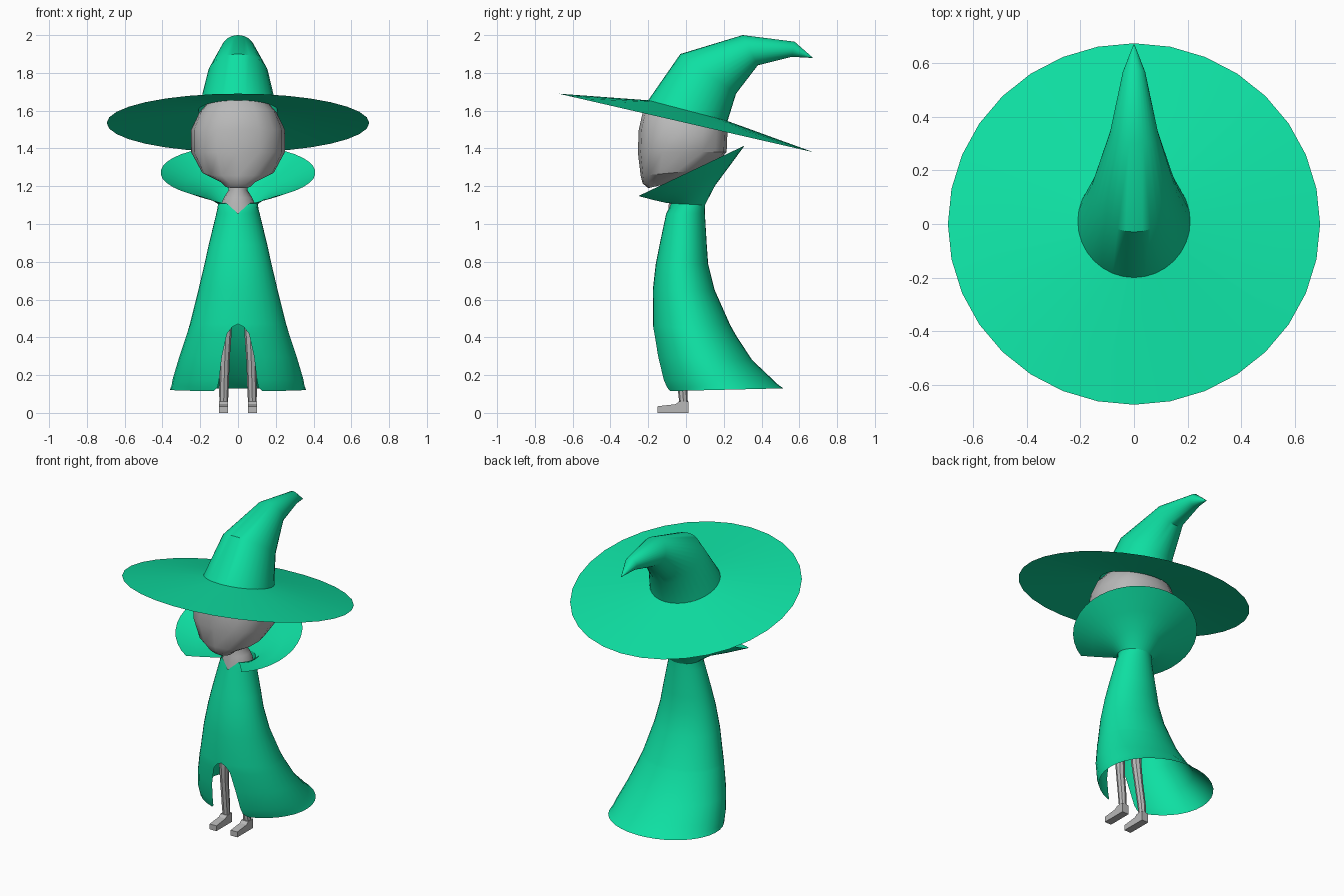
import bpy, bmesh, math

if "Cube" in bpy.data.objects:
    bpy.data.objects.remove(bpy.data.objects["Cube"])


def material(name, rgb):
    m = bpy.data.materials.new(name)
    m.diffuse_color = (*rgb, 1)
    m.use_nodes = True
    m.node_tree.nodes["Principled BSDF"].inputs["Base Color"].default_value = m.diffuse_color
    return m


GREEN = material("emerald cloth", (0.0045, 0.745, 0.366))
GREY = material("light grey", (0.48, 0.48, 0.48))


def ring(front, back, half, gap=0.0, cx=0.0, n=32, power=2.0):
    """Tilted oval from a front (y, z) point to a back (y, z) point.
    gap is the half width left open at the front."""
    cy, cz = (front[0] + back[0]) / 2, (front[1] + back[1]) / 2
    ry, rz = (back[0] - front[0]) / 2, (back[1] - front[1]) / 2
    a0 = math.asin(min(1, gap / half))
    pts = []
    for i in range(n + 1):
        a = a0 + (2 * math.pi - 2 * a0) * i / n
        s, c = math.sin(a), math.cos(a)
        s = math.copysign(abs(s) ** (2 / power), s)
        c = math.copysign(abs(c) ** (2 / power), c)
        pts.append((cx + s * half, cy - c * ry, cz - c * rz))
    return pts


def finish(name, bm, mat, angle):
    bmesh.ops.remove_doubles(bm, verts=bm.verts, dist=0.0005)
    me = bpy.data.meshes.new(name)
    bm.to_mesh(me)
    bm.free()
    me.materials.append(mat)
    ob = bpy.data.objects.new(name, me)
    bpy.context.collection.objects.link(ob)
    bpy.ops.object.select_all(action='DESELECT')
    ob.select_set(True)
    bpy.context.view_layer.objects.active = ob
    bpy.ops.object.shade_smooth_by_angle(angle=math.radians(angle))
    return ob


def loft(name, rings, mat, caps=False, angle=35):
    """Skin a list of rings, from bottom to top."""
    bm = bmesh.new()
    rows = [[bm.verts.new(p) for p in r] for r in rings]
    for lo, hi in zip(rows, rows[1:]):
        for i in range(len(lo) - 1):
            bm.faces.new((lo[i], lo[i + 1], hi[i + 1], hi[i]))
    if caps:
        bm.faces.new(rows[0][-2::-1])
        bm.faces.new(rows[-1][:-1])
    return finish(name, bm, mat, angle)


# Pointed hat: brim rim, crown base, then bent crown to the tip
loft("hat", [ring(f, b, h) for f, b, h in [
    ((-0.675, 1.69), (0.675, 1.38), 0.695),
    ((-0.20, 1.655), (0.22, 1.545), 0.21),
    ((-0.03, 1.90), (0.265, 1.69), 0.16),
    ((0.30, 2.00), (0.38, 1.84), 0.09),
    ((0.575, 1.965), (0.56, 1.885), 0.042),
    ((0.671, 1.881), (0.669, 1.879), 0.002),
]], GREEN)

# Head: narrow chin at the front, jaw rising to the back
loft("head", [ring(f, b, h, n=16, power=2.4) for f, b, h in [
    ((-0.20, 1.19), (-0.09, 1.215), 0.07),
    ((-0.23, 1.215), (0.0, 1.245), 0.10),
    ((-0.24, 1.255), (0.13, 1.29), 0.19),
    ((-0.255, 1.38), (0.215, 1.38), 0.248),
    ((-0.25, 1.50), (0.22, 1.50), 0.248),
    ((-0.225, 1.61), (0.20, 1.57), 0.205),
    ((-0.15, 1.68), (0.13, 1.65), 0.14),
]], GREY, caps=True)

# Neck and chest seen through the neckline
loft("neck", [ring((f, z), (b, z), h, n=16) for f, b, h, z in [
    (-0.100, 0.085, 0.105, 1.00),
    (-0.092, 0.085, 0.092, 1.10),
    (-0.085, 0.070, 0.075, 1.14),
    (-0.080, 0.050, 0.050, 1.18),
    (-0.080, 0.050, 0.050, 1.30),
]], GREY, caps=True)

# Long cloak, open in an arch at the front hem and in a V at the neck
loft("cloak", [ring(f, b, h, g) for f, b, h, g in [
    ((-0.105, 0.115), (0.515, 0.13), 0.36, 0.13),
    ((-0.115, 0.135), (0.48, 0.155), 0.352, 0.108),
    ((-0.13, 0.175), (0.445, 0.19), 0.345, 0.10),
    ((-0.157, 0.30), (0.35, 0.28), 0.313, 0.085),
    ((-0.172, 0.42), (0.265, 0.41), 0.272, 0.058),
    ((-0.175, 0.455), (0.24, 0.455), 0.26, 0.03),
    ((-0.175, 0.47), (0.232, 0.47), 0.255, 0),
    ((-0.176, 0.65), (0.152, 0.65), 0.21, 0),
    ((-0.160, 0.79), (0.117, 0.79), 0.177, 0),
    ((-0.140, 0.89), (0.110, 0.89), 0.155, 0),
    ((-0.105, 1.055), (0.10, 1.055), 0.115, 0),
    ((-0.095, 1.11), (0.10, 1.11), 0.105, 0.06),
]], GREEN, angle=50)

# Flared collar, open at the front
loft("collar", [ring(f, b, h, g) for f, b, h, g in [
    ((-0.095, 1.11), (0.10, 1.10), 0.105, 0.06),
    ((-0.13, 1.105), (0.155, 1.205), 0.17, 0.09),
    ((-0.20, 1.115), (0.222, 1.295), 0.28, 0.14),
    ((-0.29, 1.13), (0.31, 1.415), 0.41, 0.20),
]], GREEN, angle=50)

# Legs and shoes, one pair per side
for side, s in (("left", -1), ("right", 1)):
    loft(side + "_leg", [ring((y - r, z), (y + r, z), r, cx=s * x, n=8)
                         for x, y, z, r in [
        (0.076, -0.012, 0.04, 0.022),
        (0.075, -0.017, 0.11, 0.025),
        (0.070, -0.040, 0.28, 0.026),
        (0.064, -0.055, 0.42, 0.030),
        (0.060, -0.060, 0.70, 0.036),
    ]], GREY, caps=True)
    bm = bmesh.new()
    profile = [(0.012, 0), (-0.15, 0), (-0.15, 0.035), (-0.055, 0.046),
               (-0.038, 0.06), (0.012, 0.06)]
    base = bm.faces.new([bm.verts.new((s * 0.076 - 0.024, y, z)) for y, z in profile])
    ext = bmesh.ops.extrude_face_region(bm, geom=[base])["geom"]
    bmesh.ops.translate(bm, vec=(0.048, 0, 0),
                        verts=[v for v in ext if isinstance(v, bmesh.types.BMVert)])
    bmesh.ops.recalc_face_normals(bm, faces=bm.faces)
    finish(side + "_shoe", bm, GREY, 30)
